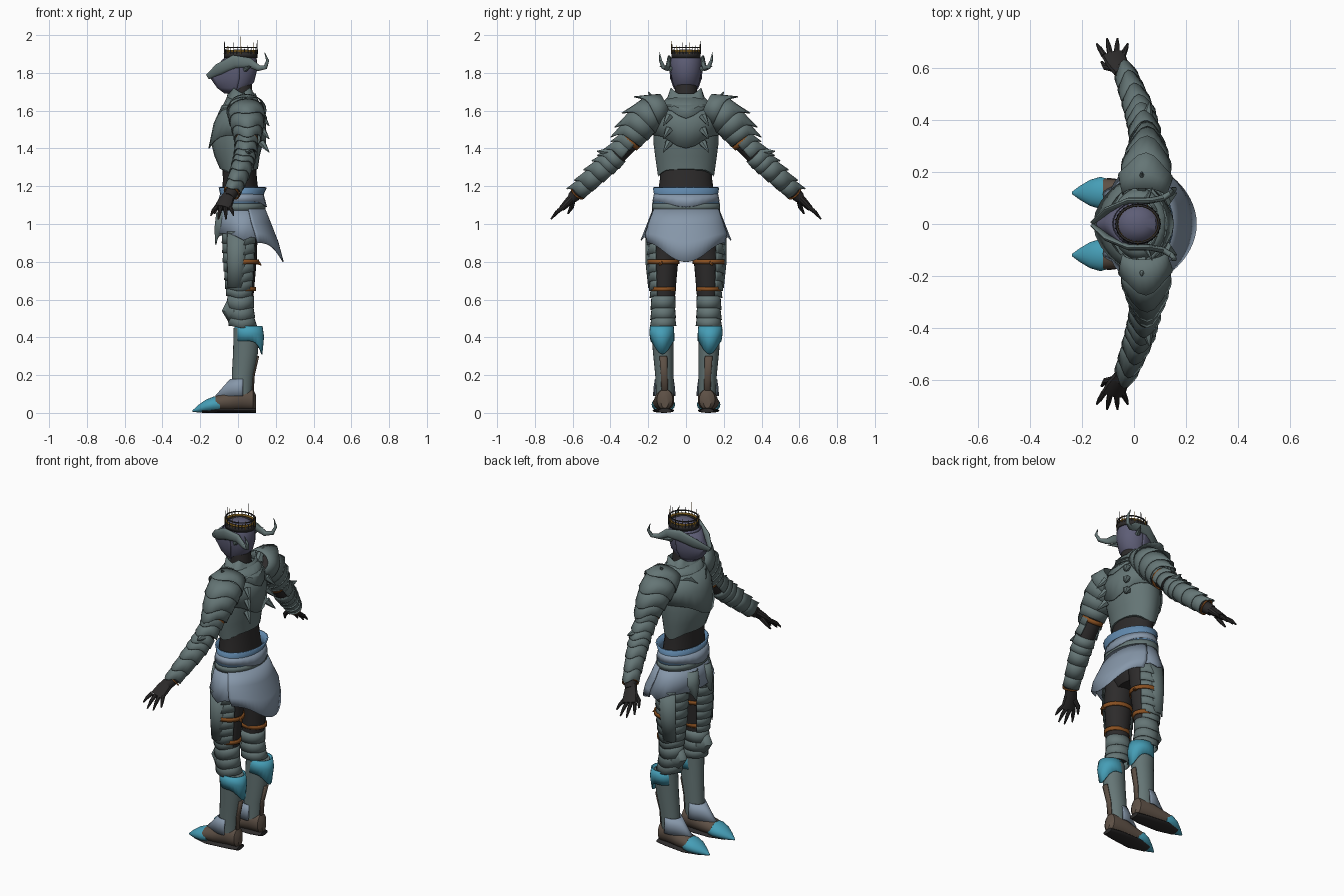
import bpy, bmesh
from math import sin, cos, pi, radians
from mathutils import Vector

cube = bpy.data.objects.get("Cube")
if cube:
    bpy.data.objects.remove(cube)

X, Y, Z = Vector((1, 0, 0)), Vector((0, 1, 0)), Vector((0, 0, 1))
DOWN = -Z
# Ring angles on downward sweeps: back, front and outer side
BACK, FRONT, OUTER = 0, 180, 270


def material(name, *rgb):
    mat = bpy.data.materials.new(name)
    mat.use_nodes = True
    mat.diffuse_color = (*rgb, 1)
    bsdf = mat.node_tree.nodes["Principled BSDF"]
    bsdf.inputs["Base Color"].default_value = (*rgb, 1)
    bsdf.inputs["Roughness"].default_value = .7
    return mat


steel = material("grey green steel", .13, .18, .18)
violet = material("violet steel", .11, .11, .18)
pale = material("pale steel", .24, .31, .4)
blue = material("blue cloth", .12, .25, .42)
cyan = material("cyan enamel", .06, .34, .47)
brown = material("brown leather", .11, .08, .06)
orange = material("orange strap", .25, .08, .015)
dark = material("dark cloth", .026, .024, .024)
gold = material("gold", .3, .16, .02)


def make(name, mat, rows, closed=True, caps=True, mirror=False, thick=0):
    """Skin rows of points; mirror makes one copy for each side."""
    for label, side in (("right_", 1), ("left_", -1)) if mirror else (("", 1),):
        bm = bmesh.new()
        grid = [[bm.verts.new((p.x, p.y * side, p.z)) for p in row] for row in rows]
        count = len(grid[0])
        for low, high in zip(grid, grid[1:]):
            for i in range(count if closed else count - 1):
                j = (i + 1) % count
                bm.faces.new((low[i], low[j], high[j], high[i]))
        if closed and caps:
            bm.faces.new(grid[0])
            bm.faces.new(grid[-1])
        bmesh.ops.recalc_face_normals(bm, faces=bm.faces)
        mesh = bpy.data.meshes.new(label + name)
        bm.to_mesh(mesh)
        bm.free()
        mesh.materials.append(mat)
        mesh.polygons.foreach_set("use_smooth", [True] * len(mesh.polygons))
        mesh.set_sharp_from_angle(angle=radians(35))
        obj = bpy.data.objects.new(label + name, mesh)
        bpy.context.collection.objects.link(obj)
        if thick:
            obj.modifiers.new("thickness", "SOLIDIFY").thickness = thick


def sweep(name, mat, rings, n=24, ref=X, axis=None, arc=None, drop=None, flare=.3, **kw):
    """Ring: x, y, z, radius along ref, radius across, optional front ridge."""
    centres = [Vector(r[:3]) for r in rings]
    last = len(rings) - 1
    rows = []
    for i, ring in enumerate(rings):
        t = axis or (centres[min(i + 1, last)] - centres[max(i - 1, 0)]).normalized()
        base = Y if abs(t.dot(ref)) > .95 else ref
        a = (base - t * t.dot(base)).normalized()
        b = t.cross(a)
        ridge = ring[5] if len(ring) > 5 else 0
        start, end = arc or (0, 360)
        row = []
        for k in range(n + 1 if arc else n):
            th = radians(start + (end - start) * k / n)
            radial = a * ring[3] * cos(th) + b * ring[4] * sin(th)
            p = centres[i] + radial - a * ridge * max(0, -cos(th)) ** 4
            if drop:
                p += (t + radial.normalized() * flare) * drop(th) * (i / last) ** 2
            row.append(p)
        rows.append(row)
    make(name, mat, rows, closed=not arc, **kw)


def peaks(size, *angles, sharp=6):
    """Pointed hem: extra length around each angle."""
    return lambda th: size * sum(max(0, cos(th - radians(d))) ** sharp for d in angles)


def at(path, t):
    t = min(max(t, 0), .9999) * (len(path) - 1)
    i = int(t)
    return [p + (q - p) * (t - i) for p, q in zip(path[i], path[i + 1])]


def lames(name, mat, path, count, spike, grow=1.15, **kw):
    """Overlapping flared plates along a limb, each with a pointed hem."""
    for i in range(count):
        p, q = at(path, i / count), at(path, (i + 1.2) / count)
        q[3:] = [r * grow for r in q[3:]]
        sweep(f"{name}_{i + 1}", mat, [p, at([p, q], .5), q], drop=peaks(spike, OUTER),
              caps=False, mirror=True, thick=.005, **kw)


def spike(name, mat, base, tip, r, **kw):
    sweep(name, mat, [(*base, r, r), (*tip, r / 9, r / 9)], n=6, **kw)


def band(name, mat, ring, height, **kw):
    """Short strap around a limb or the body."""
    x, y, z, *radii = ring
    sweep(name, mat, [(x, y, z + height / 2, *radii), (x, y, z - height / 2, *radii)],
          axis=DOWN, caps=False, thick=.008, **kw)


# Helmet, pointed visor and sweeping horns
sweep("helmet", violet, [(.015, 0, 1.925, .03, .03), (.015, 0, 1.905, .07, .06),
      (.01, 0, 1.87, .09, .083), (.01, 0, 1.81, .09, .083), (.01, 0, 1.75, .075, .072),
      (-.01, 0, 1.71, .055, .055)], axis=DOWN)
sweep("visor", violet, [(.0, 0, 1.87, .085, .086), (0, 0, 1.82, .095, .088, .02),
      (0, 0, 1.77, .09, .084, .055), (-.01, 0, 1.72, .07, .066, .03),
      (-.015, 0, 1.69, .045, .045, .01)], axis=DOWN, arc=(85, 275), thick=.005)
sweep("horn", steel, [(-.16, .005, 1.78, .006, .015), (-.1, .055, 1.82, .012, .03),
      (-.02, .09, 1.86, .012, .035), (.06, .09, 1.855, .012, .025), (.11, .1, 1.825, .012, .016),
      (.145, .12, 1.83, .011, .012), (.157, .135, 1.865, .008, .008),
      (.14, .14, 1.91, .001, .001)], n=12, ref=Y, mirror=True)
spike("cheek_spike", steel, (.04, .08, 1.82), (.07, .14, 1.835), .015, mirror=True)

# Crown of thin spikes
band("crown_band", dark, (.015, 0, 1.895, .088, .078), .03)
band("crown_gold_rim", gold, (.015, 0, 1.915, .084, .075), .01)
band("crown_wire", dark, (.015, 0, 1.935, .086, .076), .004)
for i in range(28):
    th = 2 * pi * i / 28
    x, y = .015 + .087 * cos(th), .077 * sin(th)
    top = 1.94 + .02 * (i % 2) + (.035 if i % 7 == 0 else 0)
    spike(f"crown_spike_{i + 1}", gold if i % 4 == 1 else dark, (x, y, 1.9), (x, y, top), .0035)

# Neck and gorget
sweep("neck", dark, [(.015, 0, 1.77, .055, .055), (.025, 0, 1.6, .06, .065)], axis=DOWN)
sweep("collar", steel, [(.02, 0, 1.59, .115, .15), (.02, 0, 1.65, .085, .105),
      (.02, 0, 1.69, .075, .085)], axis=Z, drop=peaks(.03, 60, 120, 240, 300, sharp=20),
      caps=False, thick=.006)
spike("collar_spike", steel, (.03, .15, 1.62), (.03, .2, 1.7), .03, mirror=True)

# Torso: cuirass, layered plates and the dark waist
sweep("cuirass", steel, [(.025, 0, 1.66, .07, .09), (.02, 0, 1.62, .1, .15),
      (.015, 0, 1.55, .125, .175, .01), (.005, 0, 1.44, .13, .172, .02),
      (0, 0, 1.36, .115, .16, .01), (.005, 0, 1.29, .1, .148)], axis=DOWN,
      drop=peaks(.04, 90, 270), flare=0)
sweep("chest_plate", steel, [(.02, 0, 1.63, .105, .145), (.015, 0, 1.55, .134, .178, .01),
      (.008, 0, 1.47, .14, .178, .025)], axis=DOWN, drop=peaks(.07, BACK, FRONT),
      flare=0, caps=False, thick=.006)
sweep("neck_plate", steel, [(.02, 0, 1.67, .08, .1), (.02, 0, 1.61, .12, .15)], axis=DOWN,
      drop=peaks(.05, BACK, FRONT, sharp=12), caps=False, thick=.006)
for i, z in enumerate((1.52, 1.45, 1.38)):
    spike(f"back_spike_{i + 1}", steel, (.125, .09, z + .05), (.165, .12, z), .022, mirror=True)
sweep("waist", dark, [(.005, 0, 1.34, .09, .14), (.01, 0, 1.24, .09, .138),
      (.015, 0, 1.12, .1, .155)], axis=DOWN)

# Belt and skirt with the long pointed back
sweep("sash", blue, [(.025, 0, 1.195, .12, .168), (.02, 0, 1.15, .105, .16),
      (.02, 0, 1.1, .115, .172)], axis=DOWN, caps=False, thick=.008)
sweep("sash_flap", pale, [(.02, 0, 1.16, .115, .17), (.02, 0, 1.12, .125, .178)], axis=DOWN,
      drop=peaks(.03, BACK, FRONT), caps=False, thick=.006)
band("belt", steel, (.02, 0, 1.09, .125, .18), .035)
sweep("skirt", pale, [(.02, 0, 1.09, .115, .172), (.025, 0, 1.02, .135, .2),
      (.03, 0, .95, .15, .23)], axis=DOWN, drop=peaks(.035, 90, 270, 50, 310, sharp=24),
      caps=False, thick=.006)
sweep("skirt_tail", pale, [(.025, 0, 1.08, .12, .18), (.035, 0, 1.01, .14, .205),
      (.05, 0, .95, .155, .225), (.06, 0, .9, .162, .215)], axis=DOWN, arc=(-75, 75),
      drop=peaks(.1, BACK, sharp=5), flare=.2, thick=.006)
sweep("front_tasset", steel, [(.01, .06, 1.06, .125, .06), (0, .065, .99, .125, .075),
      (0, .07, .94, .12, .07)], axis=DOWN, arc=(125, 235), drop=peaks(.05, FRONT, sharp=14),
      flare=0, mirror=True, thick=.006)
sweep("hips", dark, [(.02, 0, 1.12, .1, .155), (.02, 0, .98, .1, .16),
      (.02, 0, .9, .06, .1)], axis=DOWN)

# Legs: dark hose, plates and straps
sweep("thigh", dark, [(.02, .095, 1, .085, .075), (.02, .11, .82, .08, .07),
      (.02, .115, .65, .065, .06), (.015, .12, .5, .055, .052)], axis=DOWN, mirror=True)
leg = [(.01, .115, .96, .092, .085), (.01, .12, .78, .085, .077), (.01, .12, .62, .068, .064)]
lames("thigh_plate", steel, leg, 7, .012, grow=1.08, axis=DOWN, arc=(120, 330))
sweep("side_tasset", steel, [(0, .14, .96, .07, .075), (-.005, .14, .8, .065, .075),
      (-.01, .14, .66, .055, .06)], axis=DOWN, arc=(215, 310), mirror=True, thick=.006)
for name, ring in (("upper", (.02, .12, .8, .092, .085)), ("lower", (.018, .12, .655, .078, .066))):
    band(name + "_thigh_strap", orange, ring, .022, mirror=True)
spike("thigh_buckle", orange, (.1, .13, .8), (.125, .14, .78), .014, mirror=True)
knee = [(.015, .12, .62, .07, .063), (.01, .12, .54, .068, .06), (.025, .12, .46, .07, .064)]
lames("knee_plate", steel, knee, 3, .01, grow=1.08, axis=DOWN)
sweep("knee_cap", steel, [(.01, .12, .6, .065, .05), (0, .12, .54, .066, .06, .02),
      (.015, .12, .48, .065, .05)], axis=DOWN, arc=(110, 250), mirror=True, thick=.006)
sweep("greave", steel, [(.045, .125, .45, .068, .06), (.04, .12, .32, .066, .055),
      (.025, .115, .2, .058, .048), (.02, .112, .08, .052, .045)], axis=DOWN, mirror=True)
sweep("calf_cuff", cyan, [(.055, .128, .46, .075, .063), (.06, .128, .42, .078, .066),
      (.055, .125, .38, .074, .063)], axis=DOWN, drop=peaks(.07, BACK, sharp=3),
      flare=0, caps=False, mirror=True, thick=.006)
sweep("calf_lacing", brown, [(.046, .12, .3, .066, .055), (.031, .115, .2, .058, .048),
      (.028, .112, .08, .053, .046)], axis=DOWN, arc=(-22, 22), n=4, mirror=True, thick=.006)

# Boots
sweep("boot", brown, [(.095, .112, .06, .035, .02), (.08, .112, .07, .055, .042),
      (.02, .113, .075, .06, .05), (-.05, .117, .06, .05, .053), (-.12, .12, .05, .038, .056)],
      ref=Z, axis=-X, mirror=True)
sweep("sole", dark, [(.095, .112, .012, .012, .035), (.03, .112, .012, .012, .05),
      (-.1, .12, .012, .012, .058), (-.19, .12, .011, .011, .03)], n=12, ref=Z, axis=-X, mirror=True)
sweep("toe_cap", cyan, [(-.095, .12, .045, .043, .052), (-.13, .12, .044, .042, .062),
      (-.17, .12, .036, .034, .05), (-.21, .12, .022, .02, .026), (-.24, .12, .01, .004, .004)],
      ref=Z, axis=-X, mirror=True)
sweep("ankle_guard", pale, [(.01, .115, .18, .052, .05), (.005, .115, .14, .062, .056, .02),
      (.005, .115, .09, .066, .06, .06)], axis=DOWN, arc=(70, 290), mirror=True, thick=.006)

# Arms: sleeve, shoulder and arm plates, straps
arm = [(.05, .16, 1.6), (.05, .25, 1.49), (.04, .36, 1.37), (.015, .46, 1.275),
       (-.03, .57, 1.17), (-.05, .6, 1.14)]
sleeve = [(*p, r, r) for p, r in zip(arm, (.06, .054, .05, .046, .034, .03))]
sweep("sleeve", dark, sleeve, n=16, mirror=True)
shoulder = [(.04, .11, 1.635, .085, .06), (.045, .19, 1.595, .1, .092),
            (.05, .25, 1.52, .085, .085), (.05, .3, 1.45, .068, .068)]
lames("pauldron", steel, shoulder, 4, .05, grow=1.08)
lames("upper_arm_plate", steel, [(*at(arm, f), .056, .056) for f in (.22, .4)], 2, .035, arc=(150, 390))
lames("forearm_plate", steel, [(*at(arm, f), r, r) for f, r in ((.4, .056), (.55, .055), (.8, .042))],
      5, .035, grow=1.12)
spike("elbow_spike", steel, (.05, .4, 1.38), (.06, .47, 1.385), .03, mirror=True)
for name, f, r in (("arm", .27, .061), ("wrist", .81, .046)):
    p, q = at(arm, f), at(arm, f + .03)
    sweep(name + "_strap", orange, [(*p, r, r), (*q, r, r)], caps=False, mirror=True, thick=.008)

# Hands with spread fingers
sweep("palm", dark, [(-.045, .585, 1.155, .032, .026), (-.065, .62, 1.12, .042, .022),
      (-.08, .655, 1.085, .046, .016)], n=12, mirror=True)
for i in range(4):
    x = -.115 + .024 * i
    reach = (.045, .065, .065, .045)[i]
    knuckle = Vector((x, .65, 1.09))
    tip = knuckle + Vector(((i - 1.8) * .016, reach, -reach))
    middle = knuckle.lerp(tip, .55) + Z * .006
    sweep(f"finger_{i + 1}", dark, [(*knuckle, .012, .012), (*middle, .01, .01), (*tip, .004, .004)],
          n=8, mirror=True)
sweep("thumb", dark, [(-.08, .6, 1.12, .014, .014), (-.11, .605, 1.09, .012, .012),
      (-.125, .625, 1.055, .005, .005)], n=8, mirror=True)
